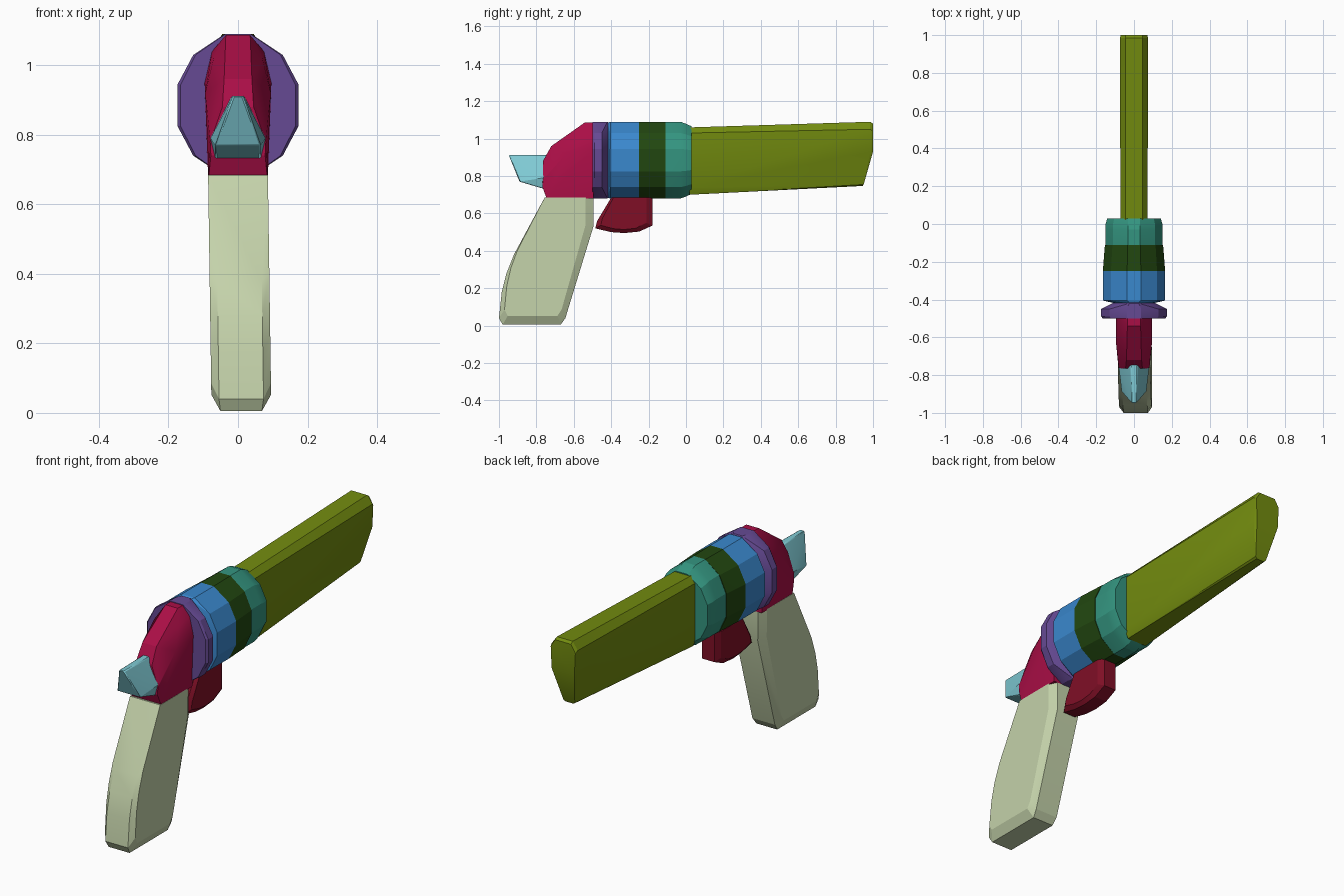
import bpy
import bmesh
import math

cube = bpy.data.objects.get("Cube")
if cube:
    bpy.data.objects.remove(cube, do_unlink=True)


def material(name, hex_code):
    """Flat material from a display colour, stored as linear values."""
    rgb = [int(hex_code[i:i + 2], 16) / 255 for i in (0, 2, 4)]
    color = [c / 12.92 if c < 0.04 else ((c + 0.055) / 1.055) ** 2.4 for c in rgb] + [1]
    mat = bpy.data.materials.new(name)
    mat.use_nodes = True
    mat.diffuse_color = color
    mat.node_tree.nodes["Principled BSDF"].inputs["Base Color"].default_value = color
    return mat


def mirrored(points):
    return [(s * x, y, z) for x, y, z in points for s in (1, -1)]


def hull(name, points, mat, bevel=0.0):
    """Solid convex block wrapped around the given points."""
    bm = bmesh.new()
    for p in points:
        bm.verts.new(p)
    bmesh.ops.remove_doubles(bm, verts=bm.verts, dist=0.0005)
    result = bmesh.ops.convex_hull(bm, input=bm.verts)
    loose = {g for g in result["geom_interior"] + result["geom_unused"]
             if isinstance(g, bmesh.types.BMVert)}
    bmesh.ops.delete(bm, geom=list(loose), context="VERTS")
    bmesh.ops.dissolve_limit(bm, angle_limit=math.radians(1), verts=bm.verts, edges=bm.edges)
    bmesh.ops.recalc_face_normals(bm, faces=bm.faces)
    mesh = bpy.data.meshes.new(name)
    bm.to_mesh(mesh)
    bm.free()
    obj = bpy.data.objects.new(name, mesh)
    bpy.context.collection.objects.link(obj)
    mesh.materials.append(mat)
    if bevel:
        mod = obj.modifiers.new("soft_edges", "BEVEL")
        mod.width = bevel
        mod.segments = 1
        mod.limit_method = "ANGLE"
        mod.angle_limit = math.radians(35)
    bpy.ops.object.select_all(action="DESELECT")
    obj.select_set(True)
    bpy.context.view_layer.objects.active = obj
    bpy.ops.object.shade_smooth_by_angle(angle=math.radians(18))
    return obj


def slab(profile, edge_width, side_width, shrink):
    """Side profile with chamfered rims; its top stays full height."""
    top = max(z for y, z in profile)
    cy = sum(y for y, z in profile) / len(profile)
    points = [(edge_width, y, z) for y, z in profile]
    for y, z in profile:
        inner_z = z if z == top else top + (z - top) * (1 - shrink / 2)
        points.append((side_width, cy + (y - cy) * (1 - shrink), inner_z))
    return mirrored(points)


# Rounded octagonal outline shared by the rotating sections
OUTLINE = [(0.22, 0.205), (0.74, 0.145), (1, 0.06)]
AXIS = 0.885


def ring(y, half_width, height=1.0):
    return mirrored([(x * half_width, y, AXIS + s * z * height)
                     for x, z in OUTLINE for s in (1, -1)])


def drum(name, rings, mat):
    hull(name, [p for r in rings for p in ring(*r)], mat)


olive = material("olive", "738C0F")
teal = material("teal", "349580")
dark_green = material("dark_green", "224710")
blue = material("blue", "3A88CE")
purple = material("purple", "664A94")
crimson = material("crimson", "AA0E46")
dark_red = material("dark_red", "800F26")
cyan = material("cyan", "7FCAD4")
sage = material("sage", "C4D2AA")

# Barrel: rounded top, tapered and undercut at the muzzle
hull("barrel", mirrored([
    (0.045, 0.02, 1.06), (0.072, 0.02, 1.03), (0.072, 0.02, 0.74), (0.055, 0.02, 0.70),
    (0.045, 0.985, 1.09), (0.045, 1.0, 1.08), (0.074, 0.985, 1.05), (0.07, 1.0, 1.04),
    (0.074, 0.985, 0.93), (0.065, 1.0, 0.93), (0.032, 0.95, 0.755), (0.022, 0.945, 0.747),
]), olive)

# Cylinder sections from muzzle side to the frame
drum("front_collar", [(0.03, 0.142, 0.88), (0.0, 0.15, 0.95), (-0.03, 0.15), (-0.11, 0.15)], teal)
drum("cylinder_band", [(-0.11, 0.154), (-0.25, 0.165)], dark_green)
drum("cylinder", [(-0.25, 0.165), (-0.405, 0.165), (-0.42, 0.10, 0.97)], blue)
drum("recoil_shield", [(-0.41, 0.09, 0.96), (-0.42, 0.115), (-0.45, 0.174),
                       (-0.49, 0.174), (-0.50, 0.165)], purple)

# Frame behind the cylinder
hull("frame", mirrored([
    (0.035, -0.495, 1.087), (0.035, -0.54, 1.087), (0.075, -0.495, 1.04), (0.07, -0.58, 1.02),
    (0.096, -0.495, 0.95), (0.094, -0.64, 0.92), (0.086, -0.495, 0.68), (0.084, -0.745, 0.68),
    (0.04, -0.72, 0.96), (0.045, -0.765, 0.88), (0.08, -0.765, 0.78), (0.078, -0.767, 0.74),
]), crimson)

# Hammer spur
hull("hammer", mirrored([
    (0.014, -0.948, 0.912), (0.018, -0.74, 0.912), (0.065, -0.89, 0.77),
    (0.08, -0.76, 0.79), (0.065, -0.755, 0.73),
]), cyan, 0.004)

# Trigger guard
hull("trigger_guard", slab([
    (-0.40, 0.685), (-0.18, 0.685), (-0.18, 0.535), (-0.25, 0.503),
    (-0.33, 0.495), (-0.40, 0.50), (-0.485, 0.52), (-0.475, 0.56),
], 0.035, 0.052, 0.2), dark_red)

# Grip, leaning back with a curved heel
grip = hull("grip", slab([
    (-0.75, 0.685), (-0.92, 0.38), (-0.96, 0.28), (-0.985, 0.18), (-1.0, 0.04), (-0.98, 0.005),
    (-0.67, 0.005), (-0.645, 0.04), (-0.495, 0.53), (-0.495, 0.685),
], 0.064, 0.086, 0.14), sage)
for v in grip.data.vertices:
    v.co.x += 0.01 * (1 - v.co.z / 0.685)
    if v.co.z < 0.01:
        v.co.x *= 0.93
